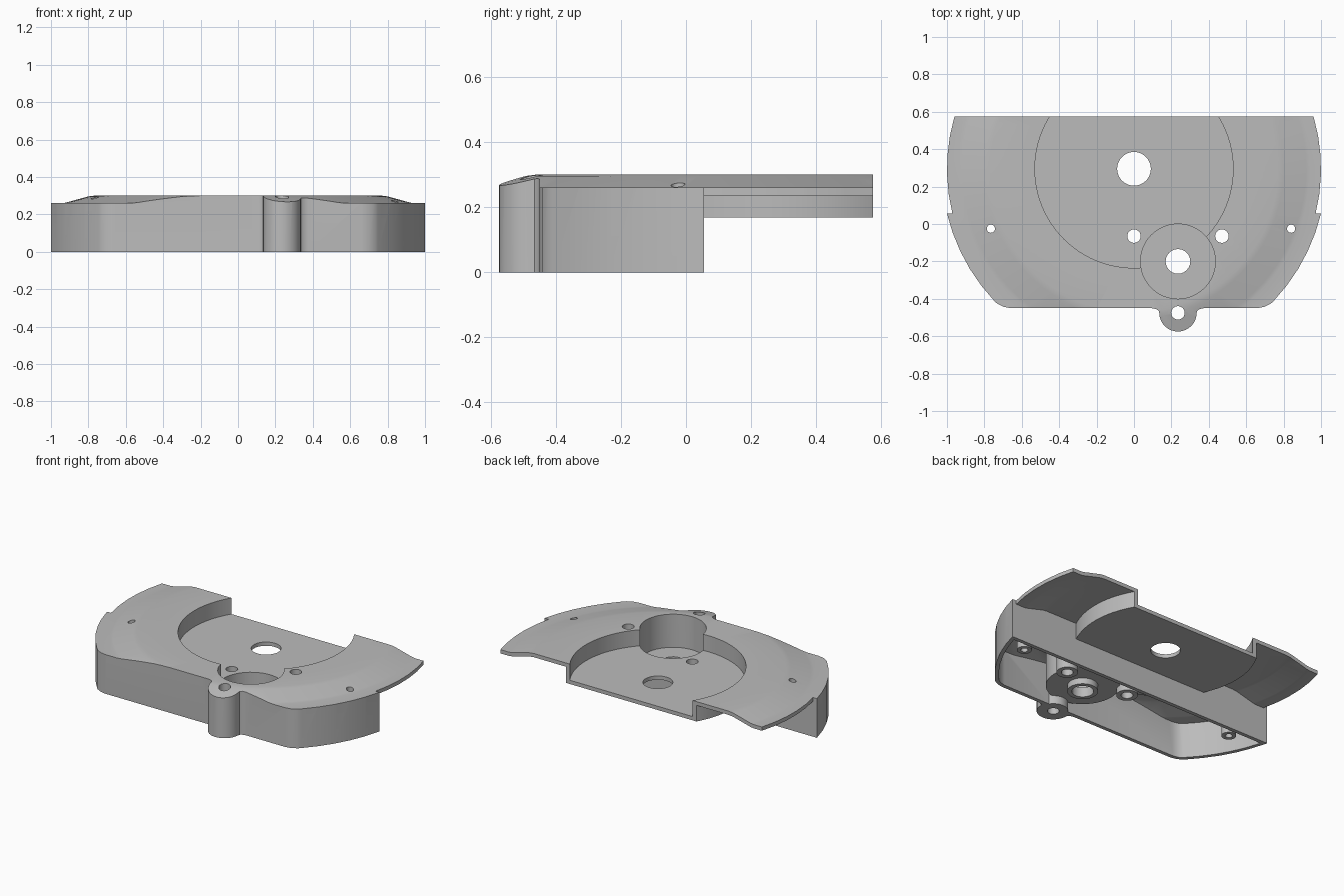
import bpy, bmesh, math

if "Cube" in bpy.data.objects:
    bpy.data.objects.remove(bpy.data.objects["Cube"])

CY = 0.295      # y of the large dish centre
T = 0.025       # shell thickness
BACK = 0.575    # rear edge
WALL_Y = 0.055  # rear face of the box wall


def make_object(name, bm):
    bmesh.ops.recalc_face_normals(bm, faces=bm.faces)
    mesh = bpy.data.meshes.new(name)
    bm.to_mesh(mesh)
    bm.free()
    obj = bpy.data.objects.new(name, mesh)
    bpy.context.collection.objects.link(obj)
    return obj


def loft(name, loops):
    """Closed solid from matching loops of points, capped at both ends."""
    bm = bmesh.new()
    rings = [[bm.verts.new(p) for p in loop] for loop in loops]
    n = len(rings[0])
    for a, b in zip(rings, rings[1:]):
        for i in range(n):
            j = (i + 1) % n
            bm.faces.new((a[i], a[j], b[j], b[i]))
    bm.faces.new(rings[0])
    bm.faces.new(rings[-1])
    return make_object(name, bm)


def prism(name, outline, z0, z1):
    return loft(name, [[(x, y, z) for x, y in outline] for z in (z0, z1)])


def turned(name, x, y, profile, seg=48):
    return loft(name, [[(x + r * math.cos(2 * math.pi * i / seg),
                         y + r * math.sin(2 * math.pi * i / seg), z)
                        for i in range(seg)] for r, z in profile])


def cylinder(name, x, y, r, z0, z1, seg=48):
    return turned(name, x, y, [(r, z0), (r, z1)], seg)


def boolean(obj, cutter, operation):
    """Apply an exact boolean and remove the cutter."""
    mod = obj.modifiers.new("cut", 'BOOLEAN')
    mod.object, mod.operation, mod.solver = cutter, operation, 'EXACT'
    dg = bpy.context.evaluated_depsgraph_get()
    mesh = bpy.data.meshes.new_from_object(obj.evaluated_get(dg))
    obj.modifiers.clear()
    obj.data = mesh
    bpy.data.objects.remove(cutter)


def arc(x, y, r, a0, a1, n):
    return [(x + r * math.cos(a0 + (a1 - a0) * i / n),
             y + r * math.sin(a0 + (a1 - a0) * i / n)) for i in range(n + 1)]


def side_arc(r, y0, y1, n):
    """Arc of the big circle on the right side, between two heights in y."""
    return arc(0, CY, r, math.asin((y0 - CY) / r), math.asin((y1 - CY) / r), n)


def mirrored(points):
    return [(-x, y) for x, y in reversed(points)]


# Outer outline: wing arc, step, box arc, rounded corner, screw lug
half = (side_arc(1.0, BACK, WALL_Y, 5) + side_arc(1.028, WALL_Y, -0.41, 5)
        + [(0.735, -0.423), (0.70, -0.442), (0.66, -0.45)])
LX, LY, LR = 0.235, -0.475, 0.1
neck = [(0.14, -0.45), (0.115, -0.455), (0.102, -0.466)]
lug = ([(LX + dx, y) for dx, y in neck] + arc(LX, LY, LR, 0, -math.pi, 16)
       + [(LX - dx, y) for dx, y in reversed(neck)])
outline = half + lug + mirrored(half)

# Inner outline of the box
inner_half = ([(p[0], p[1]) for p in side_arc(1.003, WALL_Y - T, -0.40, 5)]
              + [(0.70, -0.416), (0.66, -0.425)])
inner = inner_half + mirrored(inner_half)

# Gently sloping roof, shared by the outside and the cavity
roof = [(0.6, 0.3), (0.77, 0.3), (0.80, 0.296), (0.92, 0.263), (0.94, 0.26), (1.2, 0.26)]


def roof_solid(name, drop, bottom):
    return turned(name, 0, CY, [(1.2, bottom)] + [(r, z - drop) for r, z in reversed(roof)], 96)


# Housing block under the roof
housing = prism("housing", outline, 0.0, 0.5)
boolean(housing, roof_solid("roof_shape", 0, -0.3), 'INTERSECT')

# Hollow: inside of the box, and everything below the rear wing
cavity = prism("cavity", inner, -0.1, 0.5)
wing_zone = prism("wing_zone", [(-1.15, WALL_Y), (1.15, WALL_Y), (1.15, 0.8), (-1.15, 0.8)], -0.1, 0.5)
boolean(cavity, wing_zone, 'UNION')
boolean(cavity, roof_solid("cavity_roof", T, -0.3), 'INTERSECT')

# Material kept in the hollow: dish, cup and screw bosses
CUP = (0.235, -0.2)
screws = [(0, -0.065, 0.065, 0.036, 0.015), (0.47, -0.065, 0.065, 0.036, 0.0),
          (0.84, -0.025, 0.045, 0.022, 0.0), (-0.765, -0.025, 0.045, 0.022, 0.0),
          (LX, LY, 0.09, 0.036, 0.0), (*CUP, 0.093, 0.066, 0.015)]
boolean(cavity, cylinder("dish_shell", 0, CY, 0.53 + T, 0.168, 0.6, 96), 'DIFFERENCE')
boolean(cavity, cylinder("cup_shell", *CUP, 0.222, 0.055, 0.6), 'DIFFERENCE')
for x, y, r_boss, r_hole, z in screws:
    boolean(cavity, cylinder("boss", x, y, r_boss, z if z else -0.2, 0.6, 32), 'DIFFERENCE')
boolean(housing, cavity, 'DIFFERENCE')

# Round dish, deeper cup and all through holes
boolean(housing, cylinder("dish", 0, CY, 0.53, 0.193, 0.6, 96), 'DIFFERENCE')
boolean(housing, cylinder("cup", *CUP, 0.2, 0.08, 0.6), 'DIFFERENCE')
boolean(housing, cylinder("centre_hole", 0, CY, 0.09, -0.3, 0.6), 'DIFFERENCE')
for x, y, r_boss, r_hole, z in screws:
    boolean(housing, cylinder("screw_hole", x, y, r_hole, -0.3, 0.6, 24), 'DIFFERENCE')

# Single grey finish, smooth on the curves
grey = bpy.data.materials.new("light_grey")
grey.diffuse_color = (0.5, 0.5, 0.5, 1)
grey.use_nodes = True
grey.node_tree.nodes["Principled BSDF"].inputs["Base Color"].default_value = grey.diffuse_color
housing.data.materials.clear()
housing.data.materials.append(grey)
for poly in housing.data.polygons:
    poly.material_index = 0
bpy.context.view_layer.objects.active = housing
housing.select_set(True)
bpy.ops.object.shade_smooth_by_angle(angle=math.radians(30))
